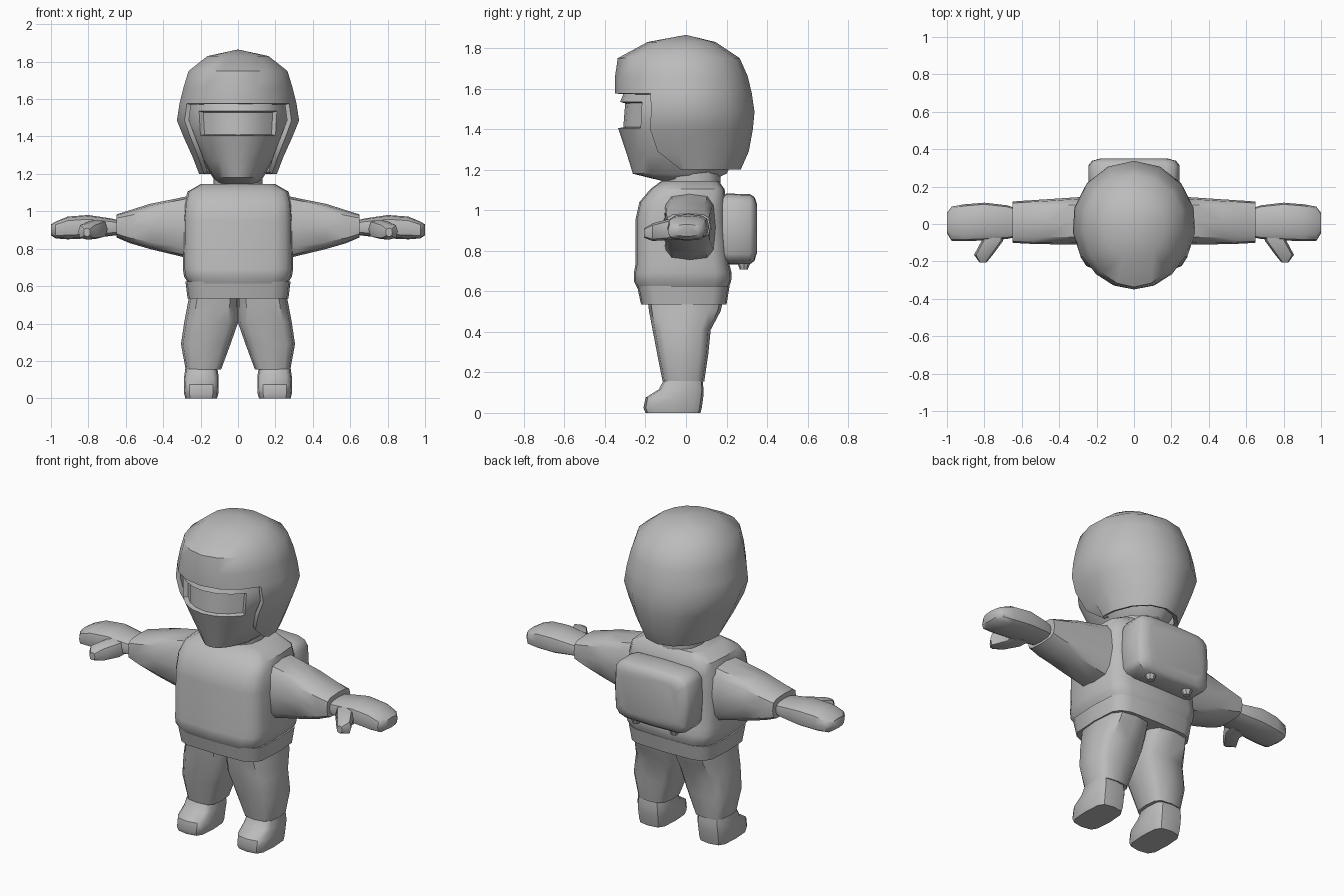
import bpy, bmesh, math

if "Cube" in bpy.data.objects:
    bpy.data.objects.remove(bpy.data.objects["Cube"])

grey = bpy.data.materials.new("plain grey")
grey.diffuse_color = (0.5, 0.5, 0.5, 1)
grey.use_nodes = True
grey.node_tree.nodes["Principled BSDF"].inputs["Base Color"].default_value = grey.diffuse_color


def finish(bm, name, mirror=False, shell=0, angle=40):
    mesh = bpy.data.meshes.new(name)
    if not shell:
        bmesh.ops.recalc_face_normals(bm, faces=bm.faces)
    bm.to_mesh(mesh)
    bm.free()
    mesh.materials.append(grey)
    ob = bpy.data.objects.new(name, mesh)
    bpy.context.collection.objects.link(ob)
    bpy.ops.object.select_all(action='DESELECT')
    ob.select_set(True)
    bpy.context.view_layer.objects.active = ob
    if shell:
        m = ob.modifiers.new("thickness", 'SOLIDIFY')
        m.thickness, m.offset = shell, -1
        bpy.ops.object.modifier_apply(modifier=m.name)
    bpy.ops.object.shade_smooth_by_angle(angle=math.radians(angle))
    if mirror:
        m = ob.modifiers.new("mirror", 'MIRROR')
        m.use_mirror_merge = False
    return ob


def loft(name, rings, axis='z', n=16, p=0.5, mirror=False, angle=40):
    """Rounded-box rings (t, u0, u1, v0, v1) stacked along an axis, capped."""
    bm = bmesh.new()
    loops = []
    for t, u0, u1, v0, v1 in rings:
        loop = []
        for i in range(n):
            a = 2 * math.pi * i / n
            c, s = round(math.cos(a), 6), round(math.sin(a), 6)
            u = (u0 + u1) / 2 + (u1 - u0) / 2 * math.copysign(abs(c) ** p, c)
            v = (v0 + v1) / 2 + (v1 - v0) / 2 * math.copysign(abs(s) ** p, s)
            co = {'z': (u, v, t), 'x': (t, u, v), 'y': (u, t, v)}[axis]
            loop.append(bm.verts.new(co))
        loops.append(loop)
    for a, b in zip(loops, loops[1:]):
        for i in range(n):
            j = (i + 1) % n
            bm.faces.new((a[i], a[j], b[j], b[i]))
    bm.faces.new(loops[0])
    bm.faces.new(loops[-1])
    return finish(bm, name, mirror, angle=angle)


def dome(half, rows, top, open_below=None, edge=-30):
    """Egg-shaped rows (z, half width, front, back); the face can stay open."""
    th = half + [90] + [180 - t for t in reversed(half[1:])]
    n = len(th)
    bm = bmesh.new()
    loops = []
    for z, a, f, b in rows:
        loop = []
        for t in th:
            s = math.sin(math.radians(t))
            loop.append(bm.verts.new((a * math.cos(math.radians(t)), s * (b if s > 0 else f), z)))
        loops.append(loop)
    for k in range(len(loops) - 1):
        lo, hi = loops[k], loops[k + 1]
        for i in range(n):
            j = (i + 1) % n
            t0, t1 = th[i], th[i + 1] if j else 270
            front = t1 <= edge or t0 >= 180 - edge
            if open_below and front and rows[k + 1][0] <= open_below:
                continue
            bm.faces.new((lo[i], lo[j], hi[j], hi[i]))
    tip = bm.verts.new((0, 0, top))
    for i in range(n):
        bm.faces.new((loops[-1][i], loops[-1][(i + 1) % n], tip))
    if not open_below:
        bm.faces.new(loops[0][::-1])
    bmesh.ops.delete(bm, geom=[v for v in bm.verts if not v.link_faces], context='VERTS')
    return bm


# Helmet: thick shell with an open face
bm = dome([-90, -70, -50, -30, -8, 15, 40, 65],
          [(1.2, .21, .05, .27), (1.29, .245, .28, .31), (1.4, .295, .355, .33),
           (1.485, .33, .345, .338), (1.575, .316, .35, .325), (1.66, .295, .35, .305),
           (1.75, .267, .337, .265), (1.83, .165, .19, .145)],
          1.865, open_below=1.58)
finish(bm, "helmet", shell=0.025, angle=45)

# Head with face mask and sunken eye band
bm = dome([-90, -74, -58, -42, -20, 5, 35, 65],
          [(1.145, .1, .12, .12), (1.18, .135, .262, .2), (1.27, .19, .29, .25),
           (1.405, .27, .335, .29), (1.535, .28, .325, .29), (1.62, .26, .29, .26)], 1.7)
bm.normal_update()
eyes = [f for f in bm.faces if 1.44 < f.calc_center_median().z < 1.5
        and f.calc_center_median().y < -.23]
bmesh.ops.inset_region(bm, faces=eyes, thickness=.006, depth=-.025, use_even_offset=True)
finish(bm, "face_mask", angle=35)

# Neck
loft("neck", [(1.1, -.13, .13, -.1, .17), (1.22, -.13, .13, -.1, .17)], n=12, p=.8)

# Jacket body and belt
loft("jacket", [(.61, -.262, .262, -.237, .207), (.65, -.288, .288, -.257, .223),
                (.69, -.295, .295, -.257, .225), (.73, -.295, .295, -.25, .215),
                (.95, -.292, .292, -.25, .2), (1.04, -.287, .287, -.23, .2),
                (1.105, -.27, .27, -.175, .19), (1.145, -.2, .2, -.12, .16)], p=.42)
loft("belt", [(.535, -.27, .27, -.222, .2), (.625, -.281, .281, -.241, .215)], p=.42)

# Trousers, one leg mirrored
loft("trouser_leg", [(.56, -.002, .258, -.19, .185), (.5, -.002, .27, -.182, .17),
                     (.41, -.002, .287, -.165, .122), (.29, .04, .305, -.142, .11),
                     (.155, .09, .28, -.115, .09)], p=.6, n=12, mirror=True)

# Boots
loft("boot", [(0, .112, .282, -.2, .072), (.025, .105, .288, -.21, .078),
              (.075, .103, .29, -.2, .085), (.115, .103, .288, -.135, .087),
              (.158, .11, .282, -.112, .082)], p=.55, n=12, mirror=True)

# Sleeves
loft("sleeve", [(.25, -.112, .147, .745, 1.085), (.32, -.11, .142, .762, 1.07),
                (.47, -.108, .132, .798, 1.04), (.58, -.105, .125, .83, 1.005),
                (.65, -.1, .12, .86, .983)], axis='x', n=12, p=.55, mirror=True)

# Mittens and thumbs
loft("mitten", [(.63, -.07, .085, .875, .95), (.68, -.08, .1, .868, .962),
                (.8, -.088, .114, .855, .98), (.91, -.092, .105, .85, .972),
                (.975, -.09, .093, .855, .945), (1.0, -.05, .06, .872, .93)],
     axis='x', n=12, p=.65, mirror=True)
loft("thumb", [(-.03, .69, .82, .86, .955), (-.09, .70, .815, .853, .955),
               (-.165, .755, .855, .848, .935), (-.207, .79, .825, .865, .91)],
     axis='y', n=8, p=.7, mirror=True)

# Backpack with two small nozzles underneath
loft("backpack", [(.18, -.235, .235, .74, 1.075), (.2, -.243, .243, .733, 1.082),
                  (.315, -.243, .243, .733, 1.08), (.338, -.225, .225, .75, 1.065),
                  (.35, -.18, .18, .79, 1.03)], axis='y', n=16, p=.35)
loft("nozzle", [(.708, .105, .145, .265, .305), (.75, .09, .16, .25, .32)],
     n=8, p=1, mirror=True)
